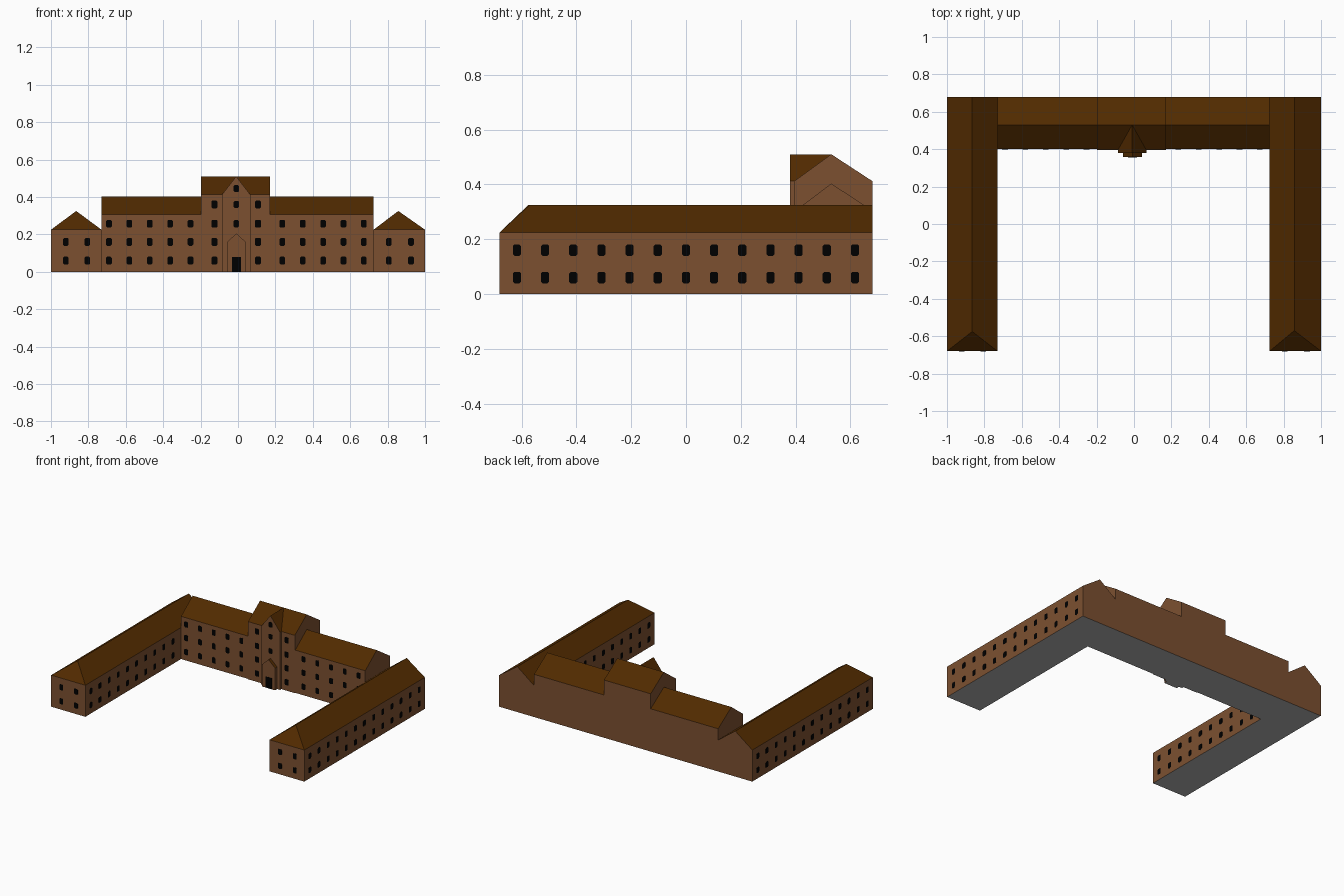
import bpy, bmesh

if "Cube" in bpy.data.objects:
    bpy.data.objects.remove(bpy.data.objects["Cube"])


def srgb(r, g, b):
    f = lambda c: c / 12.92 if c <= 0.04045 else ((c + 0.055) / 1.055) ** 2.4
    return (f(r / 255), f(g / 255), f(b / 255), 1)


def material(name, rgb):
    m = bpy.data.materials.new(name)
    m.diffuse_color = srgb(*rgb)
    m.use_nodes = True
    m.node_tree.nodes["Principled BSDF"].inputs["Base Color"].default_value = m.diffuse_color
    return m


WALL = material("brown wall", (124, 80, 48))
ROOF = material("dark brown roof", (81, 42, 0))
BASE = material("grey underside", (176, 176, 176))
DARK = material("black opening", (0, 0, 0))


def finish(bm, name, mats):
    bmesh.ops.recalc_face_normals(bm, faces=bm.faces)
    me = bpy.data.meshes.new(name)
    bm.to_mesh(me)
    bm.free()
    for m in mats:
        me.materials.append(m)
    ob = bpy.data.objects.new(name, me)
    bpy.context.collection.objects.link(ob)
    return me


def house(name, along, start, end, a, b, eave, ridge, peak=None, hip=0.0):
    """Gabled block: ridge runs along 'x' or 'y', a..b is the span across it."""
    peak = (a + b) / 2 if peak is None else peak
    profile = [(a, 0), (b, 0), (b, eave), (peak, ridge), (a, eave)]
    bm = bmesh.new()
    rings = []
    for t, inset in ((start, hip), (end, 0)):
        ring = []
        for i, (c, z) in enumerate(profile):
            u = t + (inset if i == 3 else 0)
            ring.append(bm.verts.new((u, c, z) if along == 'x' else (c, u, z)))
        rings.append(ring)
    for i in range(5):
        j = (i + 1) % 5
        bm.faces.new((rings[0][i], rings[0][j], rings[1][j], rings[1][i]))
    r = rings[0]
    if hip:                      # split the end into wall and sloped hip
        bm.faces.new((r[0], r[1], r[2], r[4]))
        bm.faces.new((r[4], r[2], r[3]))
    else:
        bm.faces.new(r)
    bm.faces.new(rings[1])
    me = finish(bm, name, (WALL, ROOF, BASE))
    for p in me.polygons:        # colour by face direction
        p.material_index = 1 if p.normal.z > 0.05 else 2 if p.normal.z < -0.5 else 0


def plates(name, centres, axis, w, h, chamfer=0.006, proud=0.0005):
    """Thin dark plates with clipped corners, lying on walls facing an axis."""
    u, v = w / 2, h / 2
    outline = []
    for sx, sz in ((1, 1), (-1, 1), (-1, -1), (1, -1)):
        pair = [(sx * u, sz * (v - chamfer)), (sx * (u - chamfer), sz * v)]
        if not chamfer:
            pair = pair[:1]
        outline += pair if sx * sz > 0 else pair[::-1]
    bm = bmesh.new()
    for x, y, z in centres:
        caps = []
        for d in (-proud, proud):
            caps.append([bm.verts.new((x + d, y + s, z + t) if axis == 0
                                      else (x + s, y + d, z + t)) for s, t in outline])
            bm.faces.new(caps[-1])
        n = len(outline)
        for i in range(n):
            j = (i + 1) % n
            bm.faces.new((caps[0][i], caps[0][j], caps[1][j], caps[1][i]))
    finish(bm, name, (DARK,))


# Building blocks
house("left_wing", 'y', -0.68, 0.68, -1.0, -0.73, 0.225, 0.325, hip=0.105)
house("right_wing", 'y', -0.68, 0.68, 0.725, 1.0, 0.225, 0.325, peak=0.857, hip=0.11)
house("main_range", 'x', -0.73, 0.725, 0.40, 0.68, 0.305, 0.403, peak=0.53)
house("centre_block", 'x', -0.197, 0.172, 0.395, 0.68, 0.412, 0.51, peak=0.53)
house("entrance_tower", 'y', 0.38, 0.53, -0.086, 0.066, 0.412, 0.51)
house("porch", 'y', 0.357, 0.42, -0.06, 0.043, 0.158, 0.205)

# Windows
W, H = 0.03, 0.042
floors = (0.06, 0.16, 0.257, 0.36)
left = [-0.69 + 0.109 * i for i in range(5)]
right = [0.237 + 0.109 * i for i in range(5)]
plates("main_windows", [(x, 0.40, z) for x in left + right for z in floors[:3]], 1, W, H)
plates("centre_windows", [(x, 0.395, z) for x in (-0.126, 0.107) for z in floors], 1, W + 0.003, H)
plates("tower_windows", [(-0.009, 0.38, z) for z in (0.257, 0.36, 0.445)], 1, W, H * 0.9)
plates("wing_front_windows",
       [(x, -0.68, z) for x in (-0.92, -0.805, 0.807, 0.925) for z in floors[:2]], 1, W, H)
ys = [-0.617 + 0.1028 * i for i in range(13)]
plates("wing_side_windows",
       [(x, y, z) for x in (-1, -0.73, 0.725, 1) for y in ys for z in floors[:2]
        if abs(x) == 1 or y < 0.38], 0, W, H)

# Entrance door
plates("door", [(-0.007, 0.357, 0.04)], 1, 0.048, 0.08, chamfer=0)
